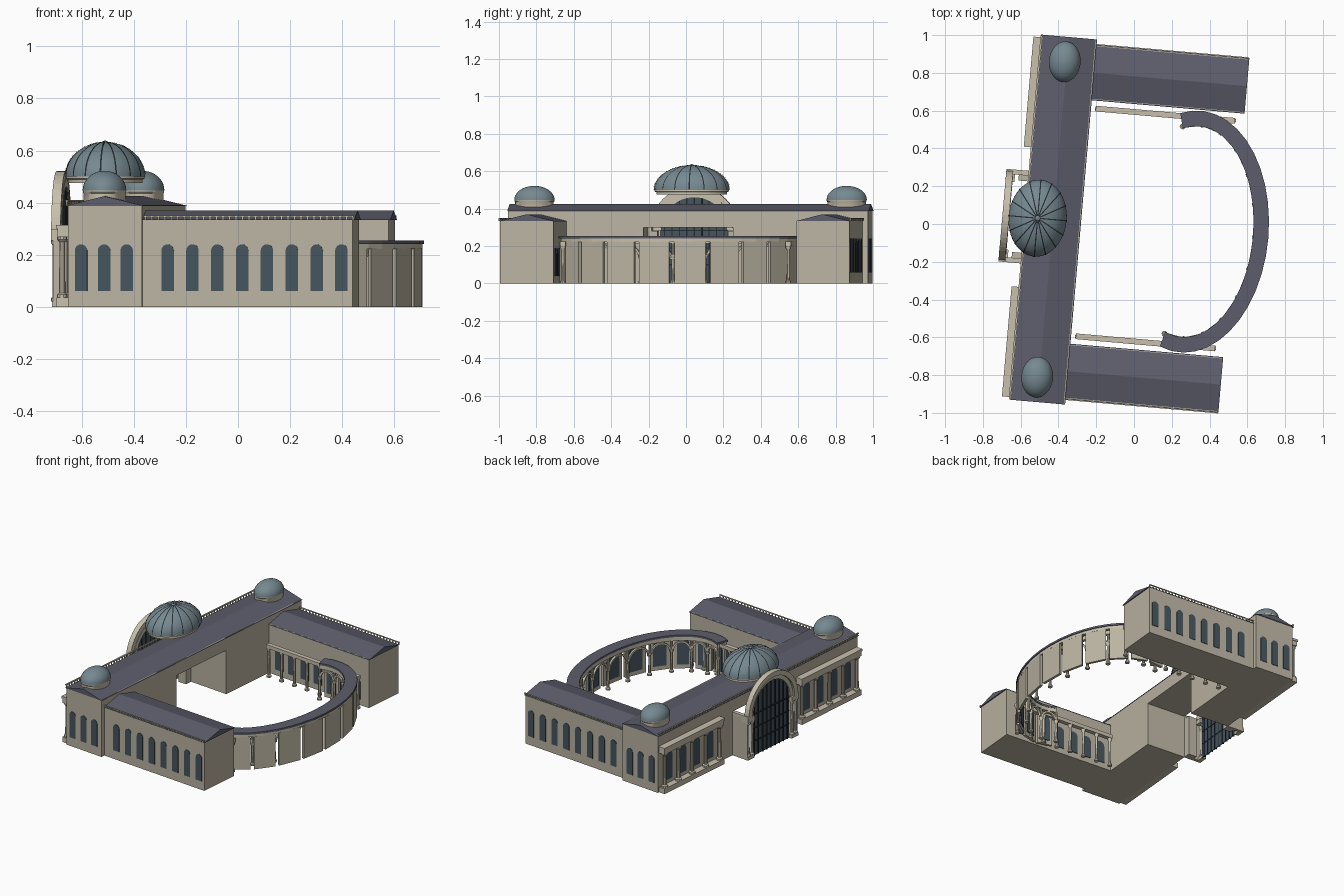
import bpy, bmesh
from math import sin, cos, pi, radians
from mathutils import Matrix, Vector

if "Cube" in bpy.data.objects:
    bpy.data.objects.remove(bpy.data.objects["Cube"])

# whole building is turned 5 degrees on its plot
PLACE = Matrix.Rotation(radians(-5), 4, 'Z') @ Matrix.Translation((0, -0.014, 0))


def mat(name, c):
    m = bpy.data.materials.new(name)
    m.diffuse_color = (*c, 1)
    m.use_nodes = True
    m.node_tree.nodes["Principled BSDF"].inputs["Base Color"].default_value = m.diffuse_color
    return m


STONE = mat("stone", (.50, .46, .365))
TRIM = mat("trim", (.58, .53, .42))
ROOF = mat("slate", (.11, .11, .15))
DOME = mat("dome_metal", (.18, .25, .28))
GLASS = mat("glass", (.06, .09, .115))
DARK = mat("dark_metal", (.02, .025, .03))


def finish(name, bm, m, smooth=False):
    bmesh.ops.recalc_face_normals(bm, faces=bm.faces)
    me = bpy.data.meshes.new(name)
    bm.to_mesh(me)
    bm.free()
    me.materials.append(m)
    o = bpy.data.objects.new(name, me)
    bpy.context.collection.objects.link(o)
    o.matrix_world = PLACE
    if smooth:
        bpy.ops.object.select_all(action='DESELECT')
        o.select_set(True)
        bpy.context.view_layer.objects.active = o
        bpy.ops.object.shade_smooth_by_angle(angle=radians(35))
    return o


def prism(bm, pts, vec):
    a = [bm.verts.new(p) for p in pts]
    b = [bm.verts.new(Vector(p) + Vector(vec)) for p in pts]
    n = len(a)
    bm.faces.new(a)
    bm.faces.new(b[::-1])
    for i in range(n):
        bm.faces.new((a[i], a[(i + 1) % n], b[(i + 1) % n], b[i]))


def box(bm, x0, x1, y0, y1, z0, z1):
    prism(bm, [(x0, y0, z0), (x1, y0, z0), (x1, y1, z0), (x0, y1, z0)], (0, 0, z1 - z0))


def lathe(bm, x, y, prof, sx=1, sy=1, n=12):
    rings = [[bm.verts.new((x + sx * r * cos(2 * pi * k / n), y + sy * r * sin(2 * pi * k / n), z))
              for k in range(n)] for r, z in prof]
    for a, b in zip(rings, rings[1:]):
        for k in range(n):
            bm.faces.new((a[k], a[(k + 1) % n], b[(k + 1) % n], b[k]))
    bm.faces.new(rings[0])
    bm.faces.new(rings[-1])


def column(bm, x, y, z0, z1, r=.01):
    lathe(bm, x, y, [(1.7 * r, z0), (1.7 * r, z0 + .012), (r, z0 + .018), (r * .9, z1 - .02),
                     (1.6 * r, z1 - .01), (1.6 * r, z1)], n=10)


def window(bm, x, y, t, w, z0, z1, depth=.006):
    # arched panel; t is the unit direction along the wall
    r, t = w / 2, Vector((*t, 0))
    c = Vector((x, y, 0))
    nrm = Vector((-t.y, t.x, 0)) * depth
    pts = [c - t * r + Vector((0, 0, z0)), c + t * r + Vector((0, 0, z0))]
    pts += [c + t * r * cos(pi * k / 8) + Vector((0, 0, z1 - r + r * sin(pi * k / 8))) for k in range(9)]
    prism(bm, [p - nrm / 2 for p in pts], nrm)


def arch(bm, x, y, t, r0, r1, z, depth, n=12):
    t = Vector((*t, 0))
    nrm = Vector((-t.y, t.x, 0)) * depth
    c = Vector((x, y, z)) - nrm / 2
    arc = lambda r: [c + t * r * cos(pi * k / n) + Vector((0, 0, r * sin(pi * k / n))) for k in range(n + 1)]
    prism(bm, arc(r1) + arc(r0)[::-1], nrm)


walls, trim, roofs, glass, rails = (bmesh.new() for _ in range(5))
cols, drums, caps = bmesh.new(), bmesh.new(), bmesh.new()

# main range: two blocks joined over an open central passage, gable roof
for s in (1, -1):
    box(walls, -.57, -.285, s * .24, s * .965, 0, .39)
box(walls, -.57, -.285, -.24, .24, .30, .39)
prism(roofs, [(-.577, -.97, .388), (-.28, -.97, .388), (-.428, -.97, .425)], (0, 1.94, 0))

for s in (1, -1):
    # side wings with gable roofs
    box(walls, -.285, .525, s * .652, s * .937, 0, .335)
    prism(roofs, [(-.285, s * .647, .333), (-.285, s * .942, .333), (-.285, s * .793, .37)], (.817, 0, 0))
    # wing windows, range end windows, courtyard windows
    for k in range(8):
        window(glass, -.188 + .0957 * k, s * .937, (1, 0), .048, .06, .24)
    for u in (-.519, -.43, -.343):
        window(glass, u, s * .965, (1, 0), .048, .06, .24)
    for k in range(7):
        window(glass, -.20 + .104 * k, s * .651, (1, 0), .065, .04, .19)
    # courtyard galleries
    box(trim, -.255, .485, s * .59, s * .62, .20, .225)
    for k in range(8):
        column(cols, -.245 + .103 * k, s * .605, 0, .20, .009)
    # eave balustrades
    box(rails, -.28, .53, s * .939, s * .946, .345, .350)
    for k in range(33):
        u = -.277 + .025 * k
        box(rails, u, u + .007, s * .939, s * .945, .333, .347)
    box(rails, -.58, -.570, s * .03, s * .965, .404, .410)
    for k in range(37):
        v = .035 + .0255 * k
        box(rails, -.578, -.572, s * v, s * (v + .007), .388, .406)
    # outer colonnades on the long facade
    box(trim, -.612, -.568, s * .376, s * .952, .268, .300)
    box(trim, -.617, -.568, s * .371, s * .956, .300, .315)
    box(trim, -.614, -.568, s * .376, s * .952, 0, .035)
    for k in range(5):
        column(cols, -.595, s * (.40 + .132 * k), .035, .268, .012)
    for k in range(4):
        window(glass, -.571, s * (.466 + .132 * k), (0, 1), .07, .06, .25)
    # end domes
    lathe(drums, -.44, s * .838, [(1, .385), (1, .435), (1.04, .44), (1.04, .45)], .08, .103, 32)
    lathe(caps, -.44, s * .838, [(cos(a * pi / 20), .447 + .075 * sin(a * pi / 20)) for a in range(10)] + [(.02, .522)],
          .084, .108, 32)
    # portal side walls, caps and columns
    box(walls, -.69, -.63, s * .222, s * .243, 0, .28)
    box(walls, -.63, -.57, s * .19, s * .243, 0, .28)
    box(trim, -.698, -.65, s * .18, s * .246, .255, .285)
    box(trim, -.698, -.57, s * .22, s * .246, .28, .298)
    box(trim, -.695, -.665, s * .18, s * .243, 0, .02)
    for v in (.193, .228):
        column(cols, -.685, s * v, .02, .255, .009)

# portal arches and glazing
arch(trim, -.68, 0, (0, 1), .205, .238, .283, .036, 24)
arch(trim, -.672, 0, (0, 1), .178, .208, .283, .024, 24)
window(glass, -.67, 0, (0, 1), .362, 0, .464)
mull = bmesh.new()
for k in range(-4, 5):
    v = k * .04
    top = .283 + (.178 ** 2 - v * v) ** .5
    box(mull, -.68, -.664, v - .003, v + .003, 0, top)
for z in (.1, .19, .283):
    box(mull, -.68, -.664, -.178, .178, z - .003, z + .003)
finish("portal_mullions", mull, DARK)

# great dome above the portal hall
lathe(drums, -.511, 0, [(.93, .475), (.93, .488), (.98, .492), (.98, .502)], .154, .204, 48)
prof = [(cos(a * pi / 28), .50 + .132 * sin(a * pi / 28)) for a in range(14)] + [(.03, .633)]
lathe(caps, -.511, 0, prof, .154, .204, 48)
lathe(caps, -.511, 0, [(.012, .628), (.012, .634), (.003, .638)])
ribs = bmesh.new()
for k in range(16):
    a = 2 * pi * k / 16
    t = Vector((-sin(a), cos(a), 0)) * .003
    pts = [Vector((-.511 + .1555 * r * cos(a), .206 * r * sin(a), z + .0015)) for r, z in prof]
    rows = [(ribs.verts.new(p - t), ribs.verts.new(p + t)) for p in pts]
    for p, q in zip(rows, rows[1:]):
        ribs.faces.new((p[0], p[1], q[1], q[0]))
finish("dome_ribs", ribs, DARK)

# curved colonnade closing the courtyard: elliptical arc running past the half turn
N, SPAN = 12, radians(105)
el = lambda th, d, z=0: Vector((.30 + (.415 - d) * cos(th), (.642 - d) * sin(th), z))
ang = lambda k, n: -SPAN + 2 * SPAN * k / n


def band(bm, d0, d1, z0, z1, n=24):
    ths = [ang(k, n) for k in range(n + 1)]
    prism(bm, [el(t, d0, z0) for t in ths] + [el(t, d1, z0) for t in ths[::-1]], (0, 0, z1 - z0))


band(roofs, 0, .082, .241, .254)
band(trim, .006, .03, .222, .241)
band(trim, .058, .08, .215, .241)
for k in range(N):
    t0, t1 = ang(k, N), ang(k + 1, N)
    a, b = t0 + .022, t1 - .022
    prism(walls, [el(a, .004), el(b, .004), el(b, .022), el(a, .022)], (0, 0, .225))
    p, q = el(a, .025), el(b, .025)
    m, t = (p + q) / 2, (q - p).normalized()
    window(glass, m.x, m.y, t.xy, (q - p).length * .65, .03, .205)
    p, q = el(t0, .072), el(t1, .072)
    m, t, half = (p + q) / 2, (q - p).normalized(), (q - p).length / 2
    arch(trim, m.x, m.y, t.xy, half - .014, half - .002, .214 - half, .014, 10)
for k in range(N + 1):
    p = el(ang(k, N), .072)
    column(cols, p.x, p.y, 0, .155, .009)
    lathe(cols, p.x, p.y, [(.008, .155), (.008, .216)], n=8)

finish("walls", walls, STONE)
finish("cornices_and_arches", trim, TRIM)
finish("roofs", roofs, ROOF)
finish("arched_windows", glass, GLASS)
finish("balustrades", rails, TRIM)
finish("columns", cols, TRIM, True)
finish("dome_drums", drums, TRIM, True)
finish("domes", caps, DOME, True)
